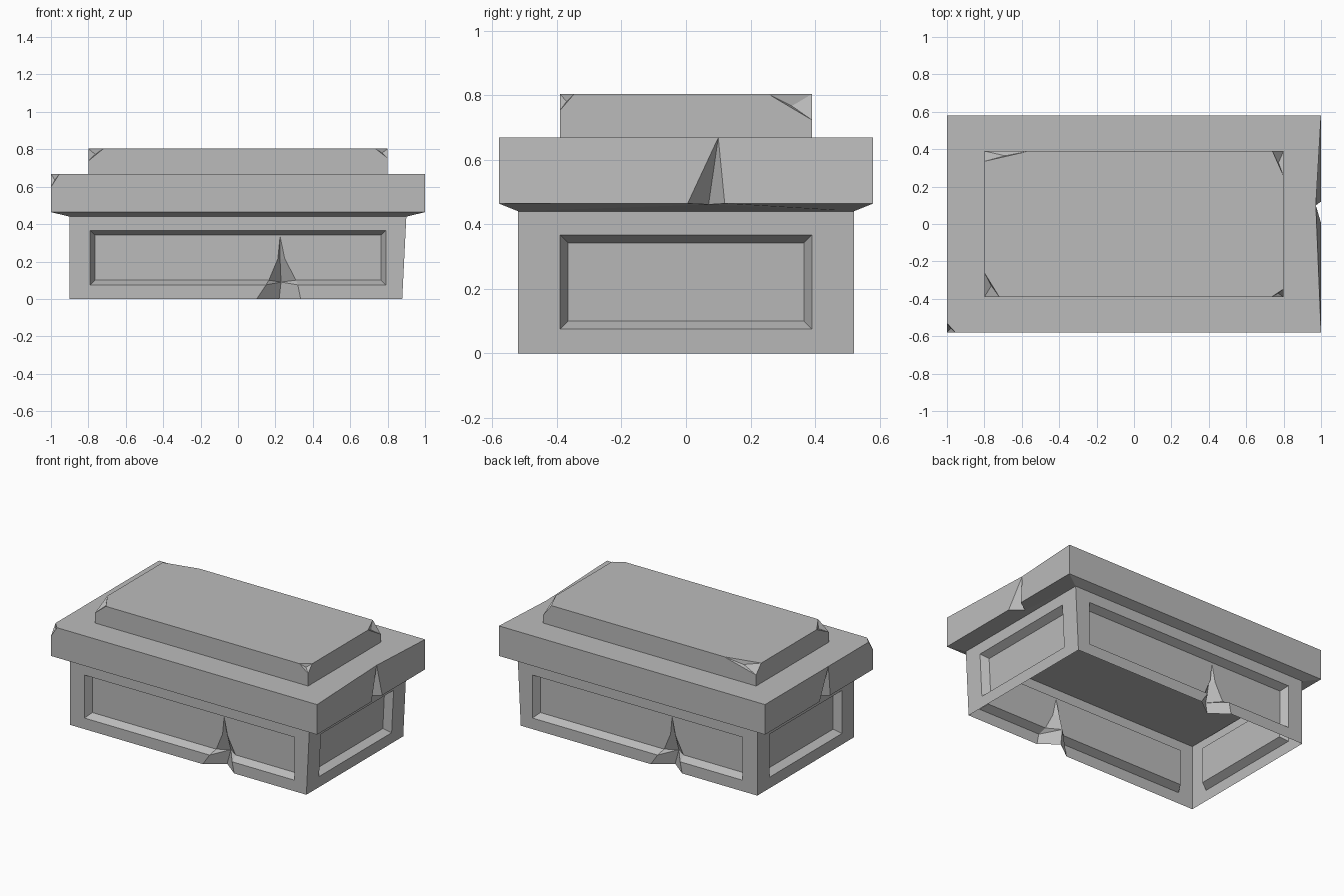
import bpy
import bmesh
from math import pi
from mathutils import Matrix, Vector

cube = bpy.data.objects.get("Cube")
if cube:
    bpy.data.objects.remove(cube, do_unlink=True)

GREY = (0.5, 0.5, 0.5, 1.0)
stone = bpy.data.materials.new("grey stone")
stone.use_nodes = True
stone.diffuse_color = GREY
bsdf = next(n for n in stone.node_tree.nodes if n.type == "BSDF_PRINCIPLED")
bsdf.inputs["Base Color"].default_value = GREY
bsdf.inputs["Roughness"].default_value = 0.9


def finish(bm, name):
    mesh = bpy.data.meshes.new(name)
    bm.to_mesh(mesh)
    bm.free()
    mesh.materials.append(stone)
    obj = bpy.data.objects.new(name, mesh)
    bpy.context.collection.objects.link(obj)
    return obj


def add_face(bm, points):
    return bm.faces.new([bm.verts.new(p) for p in points])


def weld(bm):
    bmesh.ops.remove_doubles(bm, verts=bm.verts, dist=0.0005)


def chip(bm, corner, size, dent=0.46):
    """Break a three-edged corner off, leaving a slightly hollow scar."""
    v = min(bm.verts, key=lambda w: (w.co - Vector(corner)).length)
    cuts = []
    for edge in list(v.link_edges):
        d = edge.other_vert(v).co - v.co
        axis = max(range(3), key=lambda i: abs(d[i]))
        cuts.append(bmesh.utils.edge_split(edge, v, size[axis] / d.length)[1])
    for face in list(v.link_faces):
        a, b = [c for c in cuts if c in face.verts]
        bmesh.utils.face_split(face, a, b)
    v.co += sum(((c.co - v.co) * dent for c in cuts), Vector())


# Base: open-bottomed shell of four walls with recessed panels
BX, BY, BZ, DEPTH = 0.9, 0.52, 0.44, 0.05


def rect(half, low, high, depth):
    return [(-half, low, depth), (half, low, depth),
            (half, high, depth), (-half, high, depth)]


def wall_faces(half, panel, cracked):
    """Polygons as (along, height, depth) seen from outside."""
    o = rect(half, 0, BZ, 0)
    r = rect(panel, 0.075, 0.367, 0)
    i = rect(panel - 0.025, 0.1, 0.342, DEPTH)
    faces = []
    for a, b in ((o, r), (r, i)):
        for k in range(1 if cracked else 0, 4):
            n = (k + 1) % 4
            faces.append([a[k], a[n], b[n], b[k]])
    if not cracked:
        return faces + [i]
    # Crack rising from the foot of the wall to the top of the panel
    tip = (0.225, 0.335, DEPTH)
    mid = [(0.22, 0, 0.09), (0.23, 0.09, 0.115), (0.225, 0.21, 0.08)]
    lf = [(0.1, 0, 0), (0.15, 0.075, 0), (0.165, 0.1, DEPTH), (0.213, 0.215, DEPTH)]
    rt = [(0.335, 0, 0), (0.32, 0.075, 0), (0.31, 0.1, DEPTH), (0.25, 0.215, DEPTH)]
    faces += [[o[0], lf[0], lf[1], r[0]], [rt[0], o[1], r[1], rt[1]],
              [r[0], lf[1], lf[2], i[0]], [rt[1], r[1], i[1], rt[2]],
              [i[0], lf[2], lf[3], tip, i[3]], [rt[2], i[1], i[2], tip, rt[3]],
              [i[3], tip, i[2]]]
    for side, flip in ((lf, False), (rt, True)):
        strips = [[side[0], mid[0], mid[1], side[1]], [side[1], mid[1], side[2]],
                  [side[2], mid[1], mid[2], side[3]], [side[3], mid[2], tip]]
        faces += [s[::-1] if flip else s for s in strips]
    return faces


bm = bmesh.new()
for k in range(4):
    turn = Matrix.Rotation(k * pi / 2, 3, "Z")
    long_wall = k % 2 == 0
    half, off, panel = (BX, BY, 0.79) if long_wall else (BY, BX, 0.39)
    for face in wall_faces(half, panel, long_wall):
        add_face(bm, [turn @ Vector((u, d - off, z)) for u, z, d in face])
weld(bm)
# The left end leans inward toward the foot
for v in bm.verts:
    if v.co.x > 0.8:
        v.co.x -= 0.022 * (1 - v.co.z / BZ)
finish(bm, "base")

# Lid: slab with a sloping underside and a split in each end
LX, LY, LOW, TOP = 1.0, 0.58, 0.464, 0.668
bm = bmesh.new()
top_ring, under_ring = [], []
for s, inset in ((1, 0.028), (-1, 0.0)):
    def p(x, y, z):
        return Vector((s * x, s * y, z))
    top_a, top_b = p(LX, -LY, TOP), p(LX, LY, TOP)
    low_a, low_b = p(LX, -LY, LOW), p(LX, LY, LOW)
    rim_a, rim_b = p(BX, -BY, BZ), p(BX, BY, BZ)
    tip = p(LX - inset, 0.1, TOP)
    cl, cr = p(LX, 0.005, LOW), p(LX, 0.12, LOW)
    root = p(0.925, 0.07, LOW - 0.003)
    low_c, top_c, rim_c = p(-LX, -LY, LOW), p(-LX, -LY, TOP), p(-BX, -BY, BZ)
    for face in ([top_a, low_a, cl, tip], [tip, cr, low_b, top_b],
                 [tip, cl, root], [tip, root, cr],
                 [low_a, rim_a, root, cl], [cr, root, rim_b, low_b],
                 [top_c, low_c, low_a, top_a], [low_c, rim_c, rim_a, low_a]):
        add_face(bm, face)
    top_ring += [top_a, tip, top_b]
    under_ring += [rim_a, root, rim_b]
add_face(bm, top_ring)
add_face(bm, under_ring[::-1])
weld(bm)
chip(bm, (-LX, -LY, TOP), (0.045, 0.05, 0.07))
bmesh.ops.recalc_face_normals(bm, faces=bm.faces)
finish(bm, "lid")

# Raised slab on the lid with four broken corners
SX, SY, SZ = 0.8, 0.39, 0.803
bm = bmesh.new()
bmesh.ops.create_cube(bm, size=1)
for v in bm.verts:
    v.co = (v.co.x * 2 * SX, v.co.y * 2 * SY, SZ if v.co.z > 0 else TOP)
for sx, sy, size in ((1, 1, (0.06, 0.135, 0.08)),
                     (1, -1, (0.065, 0.043, 0.05)),
                     (-1, -1, (0.08, 0.13, 0.065)),
                     (-1, 1, (0.24, 0.055, 0.06))):
    chip(bm, (sx * SX, sy * SY, SZ), size)
bmesh.ops.recalc_face_normals(bm, faces=bm.faces)
finish(bm, "top_slab")
